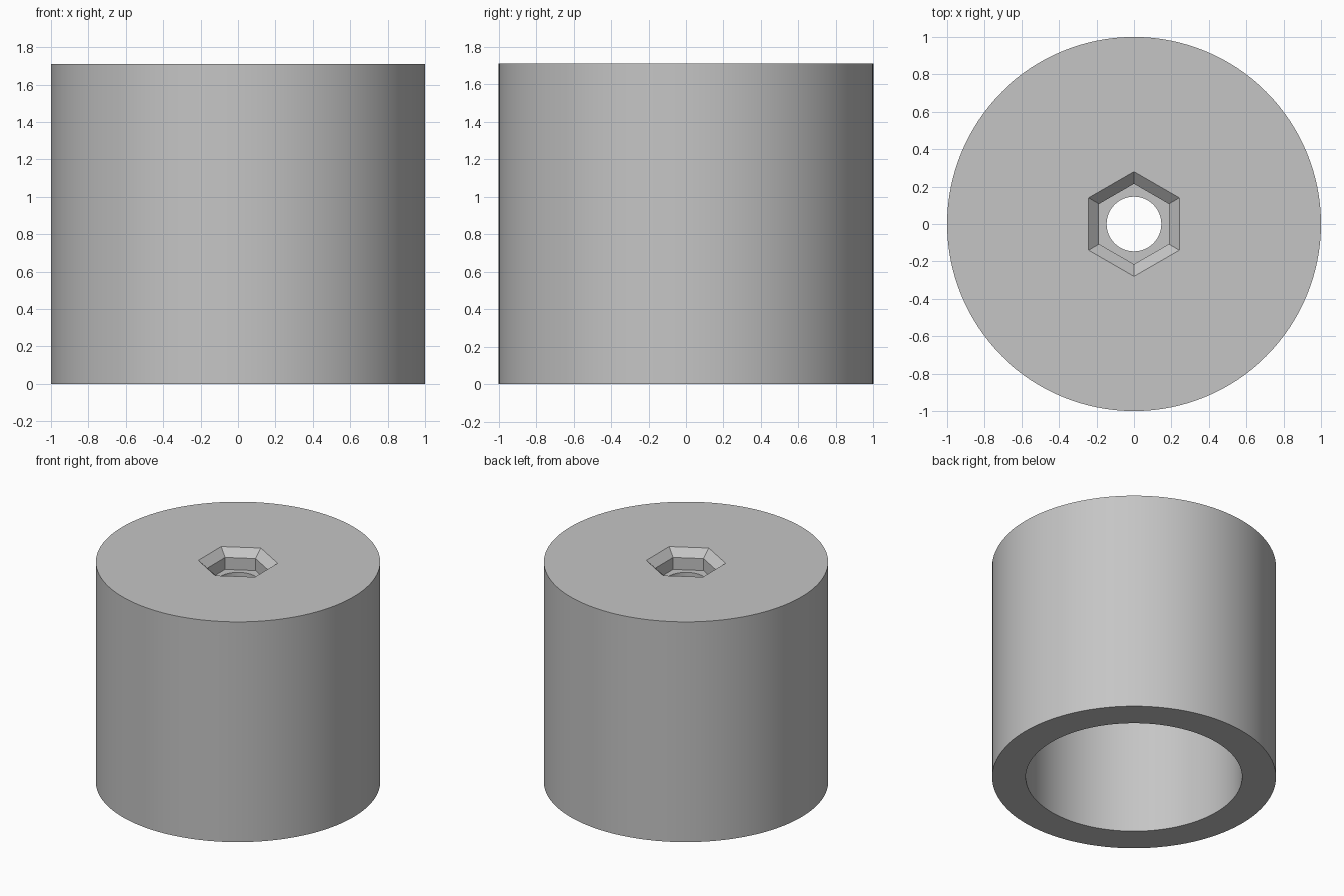
import bpy
import bmesh
from math import cos, sin, pi, radians

cube = bpy.data.objects.get("Cube")
if cube:
    bpy.data.objects.remove(cube, do_unlink=True)

ROUND, HEX = 128, 6
HEIGHT = 1.71
FLOOR = HEIGHT - 0.15    # bottom of the hexagonal pocket
ROOF = HEIGHT - 0.24     # ceiling of the wide bore

# Closed section: (sides, radius, height), outside -> pocket -> hole -> bore
section = [
    (ROUND, 1.0, 0),
    (ROUND, 1.0, HEIGHT),
    (HEX, 0.28, HEIGHT),
    (HEX, 0.215, HEIGHT - 0.057),
    (HEX, 0.215, FLOOR),
    (ROUND, 0.146, FLOOR),
    (ROUND, 0.146, ROOF),
    (ROUND, 0.76, ROOF),
    (ROUND, 0.76, 0),
]


def make_ring(bm, sides, radius, z):
    """Closed loop of edges with a corner pointing along y."""
    angles = [pi / 2 + 2 * pi * i / sides for i in range(sides)]
    verts = [bm.verts.new((radius * cos(a), radius * sin(a), z)) for a in angles]
    edges = [bm.edges.new((verts[i - 1], verts[i])) for i in range(sides)]
    return verts, edges


def join_rings(bm, a, b):
    """Quads between equal rings, a flat fill between hexagon and circle."""
    (va, ea), (vb, eb) = a, b
    if len(va) == len(vb):
        for i in range(len(va)):
            bm.faces.new((va[i - 1], va[i], vb[i], vb[i - 1]))
    else:
        bmesh.ops.triangle_fill(bm, edges=ea + eb, use_beauty=True)


# Hollow sleeve with a chamfered hexagonal pocket
bm = bmesh.new()
rings = [make_ring(bm, *s) for s in section]
for i in range(len(rings)):
    join_rings(bm, rings[i - 1], rings[i])
bmesh.ops.recalc_face_normals(bm, faces=bm.faces[:])
mesh = bpy.data.meshes.new("sleeve")
bm.to_mesh(mesh)
bm.free()
sleeve = bpy.data.objects.new("sleeve", mesh)
bpy.context.collection.objects.link(sleeve)

# Plain grey
grey = bpy.data.materials.new("light grey")
grey.use_nodes = True
color = (0.56, 0.56, 0.56, 1)
grey.diffuse_color = color
grey.node_tree.nodes["Principled BSDF"].inputs["Base Color"].default_value = color
mesh.materials.append(grey)

# Smooth walls, sharp rims
bpy.ops.object.select_all(action="DESELECT")
sleeve.select_set(True)
bpy.context.view_layer.objects.active = sleeve
bpy.ops.object.shade_smooth_by_angle(angle=radians(30))
